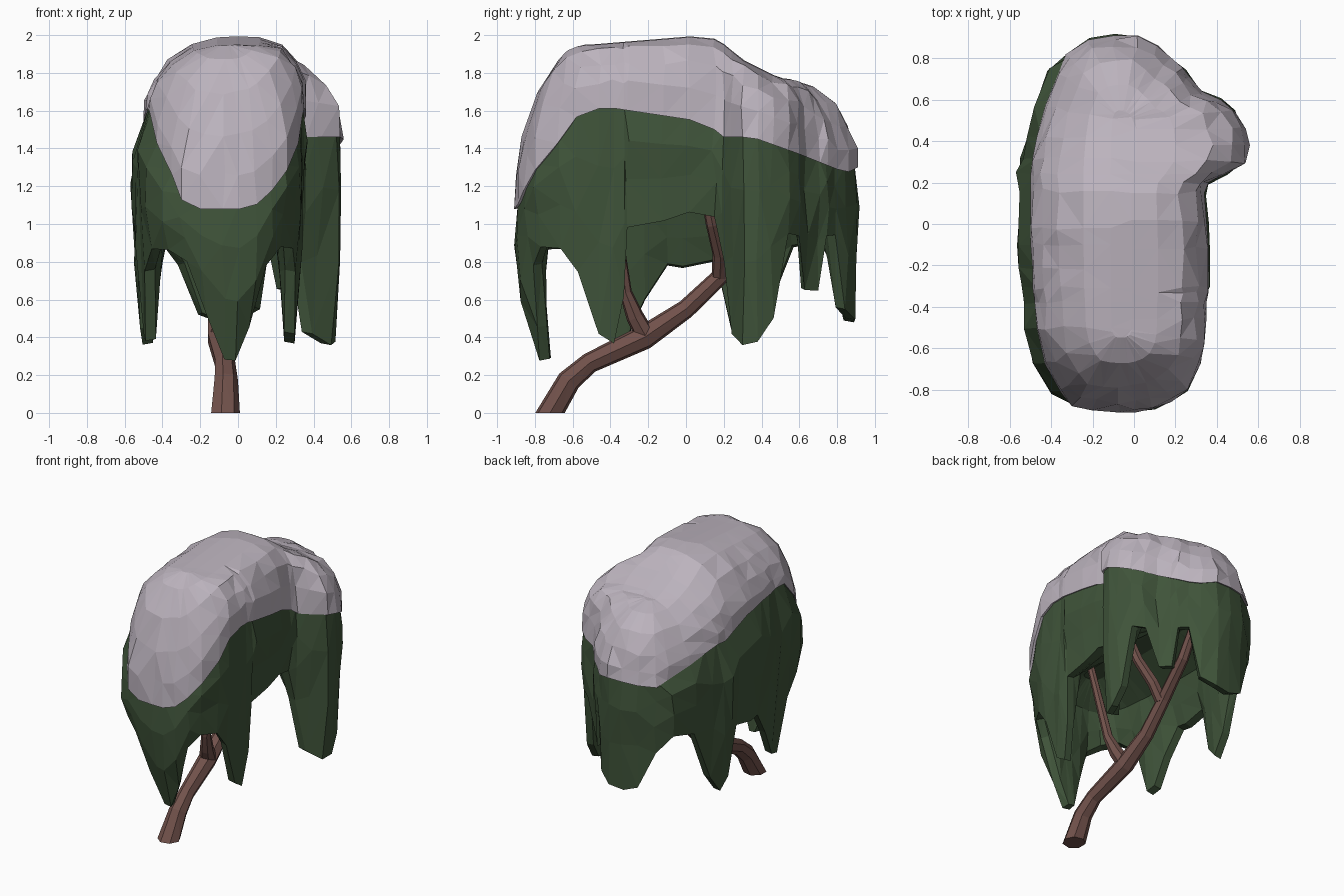
import bpy, bmesh, math, random
from mathutils import Vector

if "Cube" in bpy.data.objects:
    bpy.data.objects.remove(bpy.data.objects["Cube"])

random.seed(4)


def material(name, rgb):
    m = bpy.data.materials.new(name)
    m.diffuse_color = (*rgb, 1)
    m.use_nodes = True
    m.node_tree.nodes["Principled BSDF"].inputs["Base Color"].default_value = m.diffuse_color
    return m


SNOW = material("pale_snow", (0.50, 0.45, 0.51))
GREEN = material("dark_leaf", (0.050, 0.088, 0.042))
BARK = material("brown_bark", (0.165, 0.083, 0.070))

# Canopy outline, counter-clockwise from the front: x, y, hem height
COLUMNS = [
    (-.30, -.88, .80), (-.20, -.90, .52), (-.08, -.91, .28), (.01, -.91, .28), (.10, -.89, .45),
    (.18, -.86, .78), (.26, -.80, .88), (.32, -.68, .87), (.34, -.58, .75), (.35, -.46, .42),
    (.35, -.38, .37), (.36, -.33, .62), (.36, -.31, .98), (.36, -.12, 1.02), (.35, .02, 1.06),
    (.34, .15, 1.04), (.36, .20, .80), (.44, .24, .42), (.54, .30, .36), (.56, .38, .38),
    (.54, .46, .50), (.49, .54, .95), (.42, .60, .94), (.33, .64, .65), (.27, .71, .65),
    (.24, .75, .94), (.18, .80, .94), (.12, .86, .55), (.02, .91, .49), (-.10, .91, .48),
    (-.22, .89, .52), (-.33, .82, .78), (-.42, .74, .90), (-.49, .57, .88), (-.53, .42, .50),
    (-.55, .32, .36), (-.56, .24, .45), (-.56, .16, .80), (-.56, -.02, .77), (-.56, -.10, .78),
    (-.55, -.22, .60), (-.55, -.31, .40), (-.54, -.38, .38), (-.53, -.50, .75), (-.49, -.68, .87),
    (-.41, -.82, .86)]
# Height of the snow edge and of the crest along y
RIM = [(-.9, 1.08), (-.83, 1.25), (-.7, 1.40), (-.57, 1.58), (-.43, 1.62), (.1, 1.54),
       (.2, 1.46), (.35, 1.46), (.6, 1.37), (.85, 1.27), (.9, 1.30)]
CREST = [(-.5, 1.95), (.1, 2.0), (.18, 1.97), (.3, 1.87), (.4, 1.82), (.5, 1.77)]


def lookup(table, y):
    if y <= table[0][0]:
        return table[0][1]
    for (a, za), (b, zb) in zip(table, table[1:]):
        if y <= b:
            return za + (zb - za) * (y - a) / (b - a)
    return table[-1][1]


def spine(y):
    return Vector((-.06, max(-.5, min(.5, y)), 0))


def jitter(v, amount):
    return v + Vector([random.uniform(-amount, amount) for _ in range(3)])


def loft(name, rings, mat, cap_first, cap_last):
    """Skin closed rings of equal length, optionally capping either end."""
    bm = bmesh.new()
    rows = [[bm.verts.new(p) for p in ring] for ring in rings]
    n = len(rows[0])
    for a, b in zip(rows, rows[1:]):
        for i in range(n):
            j = (i + 1) % n
            bm.faces.new((a[i], a[j], b[j], b[i]))
    for row, cap in ((rows[0], cap_first), (rows[-1], cap_last)):
        if cap:
            bm.faces.new(row)
    bmesh.ops.triangulate(bm, faces=bm.faces[:])
    bmesh.ops.recalc_face_normals(bm, faces=bm.faces[:])
    me = bpy.data.meshes.new(name)
    bm.to_mesh(me)
    bm.free()
    me.materials.append(mat)
    ob = bpy.data.objects.new(name, me)
    bpy.context.collection.objects.link(ob)
    return ob


def inward(p, d):
    """Move a point towards the spine by a distance."""
    v = spine(p.y) - Vector((p.x, p.y, 0))
    return p + v.normalized() * min(d, v.length * .8)


outline = [(Vector((x, y, 0)), hem) for x, y, hem in COLUMNS]
rim = []
for p, hem in outline:
    q = p.copy()
    if q.x < -.38:
        q.x += .06
    q.z = lookup(RIM, p.y)
    rim.append(q)

# Snow blanket: rounded rings closing in on the crest, boxier on the right
snow_rings = [[inward(q, .05) + Vector((0, 0, .02)) for q in rim], rim]
for s in (.97, .88, .70, .42, .12):
    ring = []
    for q in rim:
        c = spine(q.y)
        flat = Vector((q.x, q.y, 0)) - c
        box = max(0, flat.normalized().x) ** 4
        p = c + flat * s
        bulge = (1 - s ** (2.2 + 2.3 * box)) ** (.57 - .13 * box)
        p.z = q.z + (lookup(CREST, c.y) - q.z) * bulge
        ring.append(jitter(p, .014 * s if s > .5 else 0))
    snow_rings.append(ring)
loft("snow_blanket", snow_rings, SNOW, False, True)

# Hanging foliage: outer curtain, hem strands, inner wall and ceiling
LEAN = [(-.9, .17), (-.8, .12), (-.65, .04), (.6, .04), (.85, .02)]
outer = [[inward(q, .02) + Vector((0, 0, .03)) for q in rim]]
for t in (.25, .6, 1):
    ring = []
    for (p, hem), q in zip(outline, rim):
        z = q.z + (hem - q.z) * t
        v = inward(Vector((p.x, p.y, z)), .002 + lookup(LEAN, p.y) * (q.z - z) * t * t)
        ring.append(jitter(v, .014 if t < 1 else .004))
    outer.append(ring)
inner = [[inward(p, .055) + Vector((0, 0, .01)) for p in outer[-1]]]
wall, ceiling, centre = [], [], []
for p, hem in outline:
    top = max(1.08, hem + .08)
    front = lookup(LEAN, p.y) * .25
    wall.append(inward(Vector((p.x, p.y, (hem + top) / 2)), .12 + front))
    ceiling.append(inward(Vector((p.x, p.y, top)), .16 + front))
    c = spine(p.y)
    v = c + (p - c) * .15
    centre.append(Vector((v.x, v.y, 1.22)))
loft("hanging_foliage", outer + inner + [wall, ceiling, centre], GREEN, False, True)


# Trunk and branches: faceted tapering tubes through (x, y, z, radius)
def limb(name, path, sides=7):
    pts = [Vector(p[:3]) for p in path]
    rings = []
    for i, p in enumerate(pts):
        d = (pts[min(i + 1, len(pts) - 1)] - pts[max(i - 1, 0)]).normalized()
        if i == 0:
            d = Vector((0, 0, 1))
        side = Vector((1, 0, 0))
        side = (side - d * side.dot(d)).normalized()
        up = d.cross(side)
        r = path[i][3]
        rings.append([p + (side * math.cos(a) + up * math.sin(a)) * r
                      for a in [math.tau * k / sides for k in range(sides)]])
    return loft(name, rings, BARK, True, True)


limb("trunk", [(-.07, -.72, 0, .08), (-.065, -.62, .17, .065), (-.07, -.51, .265, .056),
               (-.10, -.22, .40, .066), (-.11, 0, .55, .052), (-.10, .20, .74, .046),
               (-.06, .45, .93, .04), (-.05, .62, 1.2, .03)])
limb("front_branch", [(-.10, -.21, .40, .062), (-.07, -.27, .51, .048),
                      (-.04, -.32, .64, .034), (.05, -.40, 1.2, .026)])
limb("right_branch", [(-.10, .18, .71, .046), (-.02, .18, .84, .040),
                      (.08, .14, 1.0, .036), (.16, .09, 1.25, .030)])
